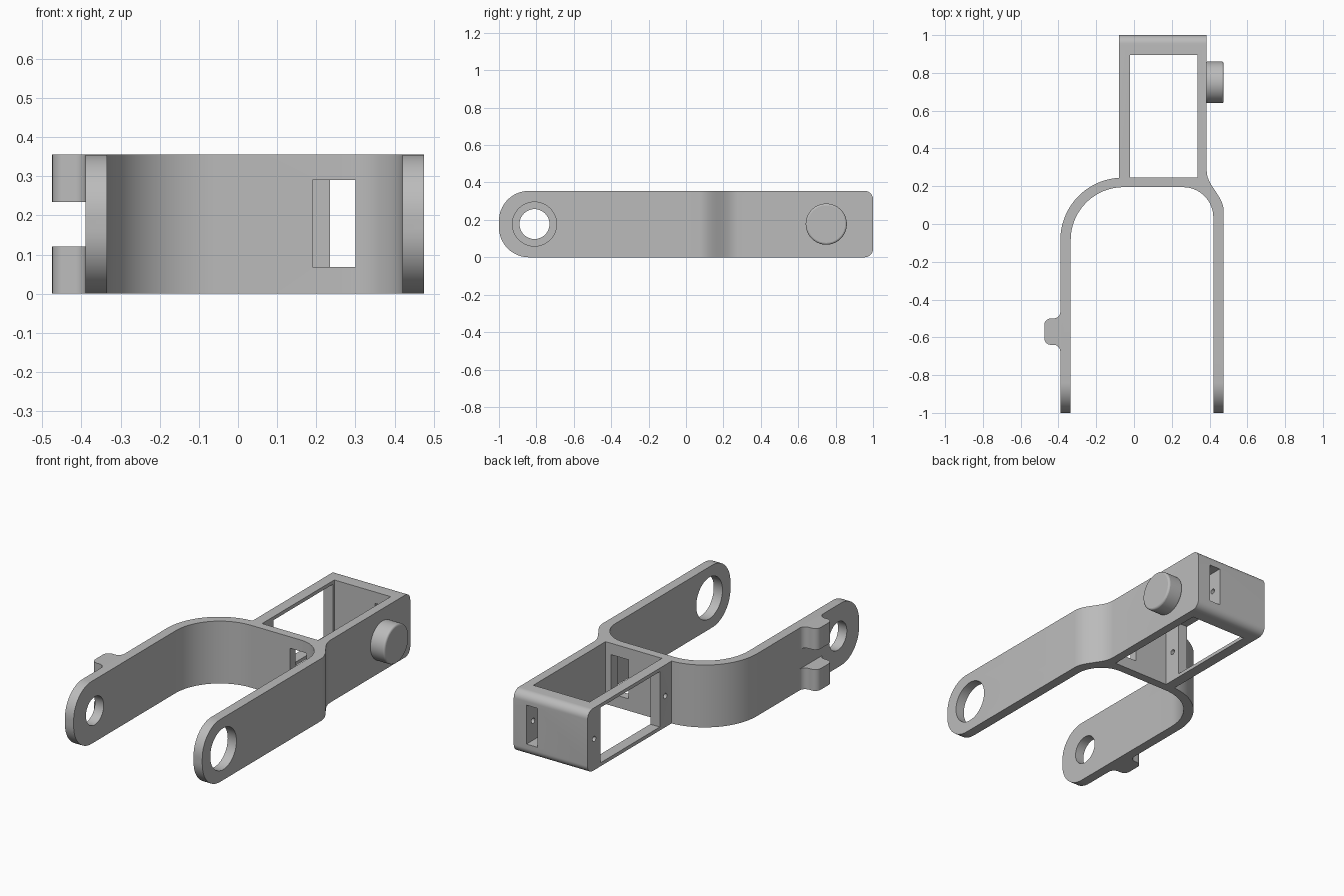
import bpy, bmesh
from math import sin, cos, pi, radians
from mathutils import Vector

if "Cube" in bpy.data.objects:
    bpy.data.objects.remove(bpy.data.objects["Cube"])

H = 0.355        # overall height
MID = H / 2

grey = bpy.data.materials.new("plain grey")
grey.use_nodes = True
grey.diffuse_color = (0.5, 0.5, 0.5, 1)
grey.node_tree.nodes["Principled BSDF"].inputs["Base Color"].default_value = grey.diffuse_color


def arc(cx, cy, r, start, end, n=10):
    angles = [radians(start + (end - start) * i / n) for i in range(n + 1)]
    return [(cx + r * cos(a), cy + r * sin(a)) for a in angles]


def prism(name, points, axis, lo, hi):
    """Extrude a flat outline along an axis; the outline uses the other two axes in order."""
    def place(p, d):
        co = list(p)
        co.insert("xyz".index(axis), d)
        return Vector(co)
    bm = bmesh.new()
    base = bm.faces.new([bm.verts.new(place(p, lo)) for p in points])
    moved = bmesh.ops.extrude_face_region(bm, geom=[base])["geom"]
    shift = place((0, 0), hi - lo)
    bmesh.ops.translate(bm, vec=shift, verts=[v for v in moved if isinstance(v, bmesh.types.BMVert)])
    bmesh.ops.recalc_face_normals(bm, faces=bm.faces[:])
    mesh = bpy.data.meshes.new(name)
    bm.to_mesh(mesh)
    bm.free()
    mesh.materials.append(grey)
    ob = bpy.data.objects.new(name, mesh)
    bpy.context.collection.objects.link(ob)
    return ob


def block(name, x, y, z):
    return prism(name, [(x[0], y[0]), (x[1], y[0]), (x[1], y[1]), (x[0], y[1])], "z", *z)


def bore(name, y, r, x, n=48):
    return prism(name, arc(y, MID, r, 0, 360, n)[:-1], "x", *x)


def smooth(ob):
    bpy.ops.object.select_all(action="DESELECT")
    ob.select_set(True)
    bpy.context.view_layer.objects.active = ob
    bpy.ops.object.shade_smooth_by_angle(angle=radians(30))


# Plan outline: two arms, the bridge between them and the box behind
s_bend = [(0.43 - 0.045 * cos(pi * t / 12), 0.28 - 0.21 * t / 12) for t in range(13)]
outline = [(-0.08, 1), (0.385, 1)] + s_bend
outline += [(0.475, -1), (0.42, -1)]
outline += arc(0.26, 0.035, 0.16, 0, 90, 14)
outline += arc(-0.055, -0.085, 0.28, 90, 180, 24)
outline += [(-0.335, -1), (-0.39, -1)]
outline += arc(-0.06, -0.085, 0.33, 180, 93.5, 24)
outline += [(-0.08, 0.245)]
frame = prism("fork_frame", outline, "z", 0, H)

# Side profile that rounds the arm tips and the back edges
R, r = 0.16, 0.045
side = arc(R - 1, R, R, 180, 270, 16) + arc(1 - r, r, r, -90, 0)
side += arc(1 - r, H - r, r, 0, 90) + arc(R - 1, H - R, R, 90, 180, 16)
rounding = prism("rounding_profile", side, "x", -0.6, 0.6)

# Openings, slots and holes
cutters = [
    block("box_opening", (-0.02, 0.335), (0.245, 0.895), (-0.1, 0.5)),
    block("side_window", (-0.2, 0.1), (0.35, 0.885), (0.02, 0.335)),
    block("front_slot", (0.19, 0.30), (0.1, 0.4), (0.068, 0.29)),
    block("back_slot", (0.235, 0.305), (0.8, 1.1), (0.068, 0.29)),
    bore("left_arm_hole", -0.81, 0.118, (0.3, 0.6)),
    bore("right_arm_hole", -0.81, 0.08, (-0.6, -0.3)),
    bore("front_screw_hole", 0.30, 0.015, (-0.2, 0.05), 16),
    bore("back_screw_hole", 0.94, 0.015, (-0.2, 0.33), 16),
]
for tool in [rounding] + cutters:
    mod = frame.modifiers.new(tool.name, "BOOLEAN")
    mod.operation = "INTERSECT" if tool is rounding else "DIFFERENCE"
    mod.solver = "EXACT"
    mod.object = tool
    tool.hide_render = True

# Bake the cuts, then drop the helpers
bpy.context.view_layer.update()
baked = bpy.data.meshes.new_from_object(frame.evaluated_get(bpy.context.evaluated_depsgraph_get()))
frame.modifiers.clear()
frame.data = baked
for tool in [rounding] + cutters:
    bpy.data.objects.remove(tool)
smooth(frame)

# Round pivot boss on the box side, with a softened rim
boss = bore("pivot_boss", 0.75, 0.11, (0.38, 0.475), 64)
bevel = boss.modifiers.new("rim", "BEVEL")
bevel.width = 0.01
bevel.segments = 3
smooth(boss)

# Pair of flared clips on the outside of the right arm
c = 0.035
half = arc(-0.425, 0.105, c, -45, -90, 4)
clip = [(-0.385, -0.675), (-0.39, -0.675)]
clip += arc(-0.39 - c, -0.64 - c, c, 0, 90, 6)
clip += arc(-0.475 + c, -0.64 + c, c, 270, 180, 6)
clip += arc(-0.475 + c, -0.5 - c, c, 180, 90, 6)
clip += arc(-0.39 - c, -0.5 + c, c, 270, 360, 6)
clip += [(-0.385, -0.465)]
for name, lo, hi in (("lower_clip", 0, 0.121), ("upper_clip", 0.234, H)):
    smooth(prism(name, clip, "z", lo, hi))
